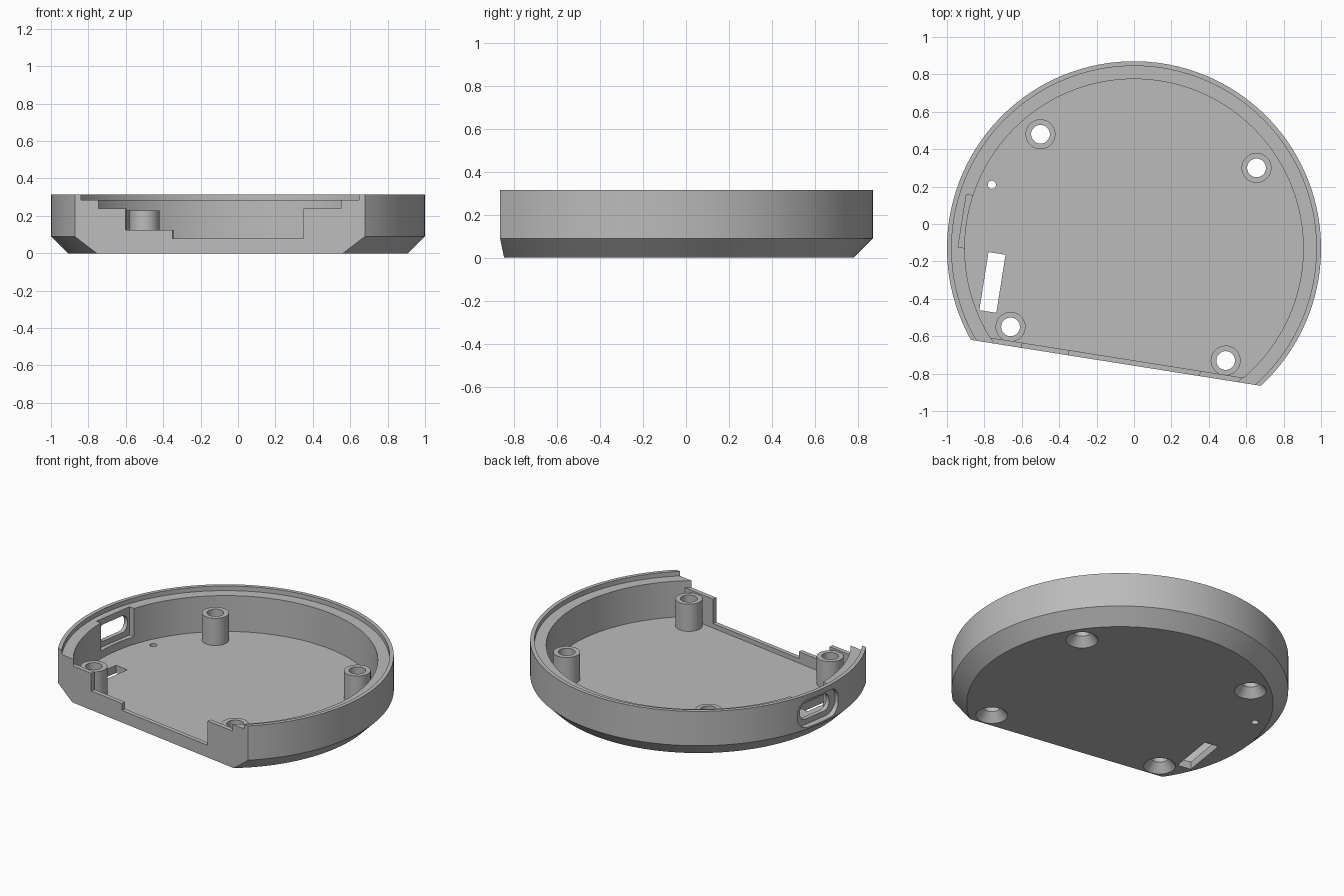
import bpy, bmesh, math
from mathutils import Matrix, Vector

cube = bpy.data.objects.get("Cube")
if cube:
    bpy.data.objects.remove(cube, do_unlink=True)

# Local frame: origin on the round axis, flat front wall parallel to local x
FRAME = Matrix.Translation((0, -0.13, 0)) @ Matrix.Rotation(math.radians(-9), 4, 'Z')
FRONT = -0.62
TOP = 0.315

grey = bpy.data.materials.new("plain_grey")
grey.use_nodes = True
grey.diffuse_color = (0.5, 0.5, 0.5, 1)
grey.node_tree.nodes["Principled BSDF"].inputs["Base Color"].default_value = (0.5, 0.5, 0.5, 1)


def make(name, bm):
    bmesh.ops.recalc_face_normals(bm, faces=bm.faces)
    mesh = bpy.data.meshes.new(name)
    bm.to_mesh(mesh)
    bm.free()
    mesh.materials.append(grey)
    ob = bpy.data.objects.new(name, mesh)
    bpy.context.collection.objects.link(ob)
    return ob


def prism(name, points, z0, z1):
    """Upright extrusion of a flat outline."""
    bm = bmesh.new()
    face = bm.faces.new([bm.verts.new((x, y, z0)) for x, y in points])
    ext = bmesh.ops.extrude_face_region(bm, geom=[face])
    verts = [v for v in ext["geom"] if isinstance(v, bmesh.types.BMVert)]
    bmesh.ops.translate(bm, verts=verts, vec=(0, 0, z1 - z0))
    return make(name, bm)


def box(name, x0, x1, y0, y1, z0, z1):
    return prism(name, [(x0, y0), (x1, y0), (x1, y1), (x0, y1)], z0, z1)


def lathe(name, profile, at=(0, 0), seg=128):
    """Solid of revolution from (radius, height) pairs."""
    bm = bmesh.new()
    rings = [[bm.verts.new((at[0] + r * math.cos(2 * math.pi * i / seg),
                            at[1] + r * math.sin(2 * math.pi * i / seg), z))
              for i in range(seg)] for r, z in profile]
    for a, b in zip(rings, rings[1:]):
        for i in range(seg):
            j = (i + 1) % seg
            bm.faces.new((a[i], a[j], b[j], b[i]))
    bm.faces.new(rings[0])
    bm.faces.new(rings[-1])
    return make(name, bm)


def side_slot(name, x0, x1, width, height, radius, zc):
    """Rounded slot running along local x."""
    pts = []
    for k, (sy, sz) in enumerate([(1, 1), (-1, 1), (-1, -1), (1, -1)]):
        for i in range(9):
            a = (k + i / 8) * math.pi / 2
            pts.append((sy * (width / 2 - radius) + radius * math.cos(a),
                        sz * (height / 2 - radius) + radius * math.sin(a)))
    ob = prism(name, pts, x0, x1)
    ob.data.transform(Matrix(((0, 0, 1, 0), (1, 0, 0, 0), (0, 1, 0, zc), (0, 0, 0, 1))))
    return ob


def combine(target, tool, operation='DIFFERENCE'):
    mod = target.modifiers.new(tool.name, 'BOOLEAN')
    mod.operation, mod.solver, mod.object = operation, 'EXACT', tool
    bpy.context.view_layer.objects.active = target
    bpy.ops.object.modifier_apply(modifier=mod.name)
    bpy.data.objects.remove(tool, do_unlink=True)


def local(x, y):
    p = FRAME.inverted() @ Vector((x, y, 0))
    return p.x, p.y


# Round tray with chamfered base and flat front
tray = lathe("tray", [(0.91, 0), (1, 0.09), (1, TOP)], seg=160)
combine(tray, box("front_trim", -2, 2, -2, FRONT, -1, 1))

# Inner cavity, leaving a thin front wall
R, inner = 0.905, FRONT + 0.028
a0 = math.asin(inner / R)
arc = [a0 + (math.pi - 2 * a0) * i / 128 for i in range(129)]
combine(tray, prism("cavity", [(R * math.cos(a), R * math.sin(a)) for a in arc], 0.05, 1))

# Rim ledge and lowered front wall
combine(tray, lathe("rim_ledge", [(0.975, 0.285), (0.975, 1)], seg=160))
combine(tray, lathe("front_lowering", [(R - 0.002, 0.24), (R - 0.002, 1)], seg=160))
for x0, x1, z in [(-0.51, -0.25, 0.125), (-0.256, 0.452, 0.08)]:
    combine(tray, box("front_notch", x0, x1, FRONT - 0.1, inner + 0.01, z, 1))

# Side port: inner pocket, outer recess and opening
combine(tray, box("port_pocket", -0.93, -0.8, -0.14, 0.144, 0.1, 1))
combine(tray, side_slot("port_recess", -1.1, -0.958, 0.35, 0.18, 0.08, 0.19))
combine(tray, side_slot("port_opening", -1.1, -0.85, 0.25, 0.11, 0.05, 0.19))

# Screw posts with countersunk holes
for x, y in [(-0.5, 0.48), (0.655, 0.3), (-0.66, -0.55), (0.49, -0.73)]:
    at = local(x, y)
    combine(tray, lathe("post", [(0.08, 0.03), (0.08, 0.228)], at, 48), 'UNION')
    combine(tray, lathe("screw_hole", [(0.105, -0.01), (0.095, 0), (0.05, 0.055), (0.05, 1)], at, 48))

# Floor slot and small pin hole
cx, cy = local(-0.757, -0.3125)
combine(tray, box("floor_slot", cx - 0.046, cx + 0.046, cy - 0.157, cy + 0.157, -1, 0.2))
combine(tray, lathe("pin_hole", [(0.022, -1), (0.022, 0.2)], local(-0.76, 0.21), 24))

# Place and shade
tray.data.transform(FRAME)
bpy.ops.object.select_all(action='DESELECT')
tray.select_set(True)
bpy.context.view_layer.objects.active = tray
bpy.ops.object.shade_smooth_by_angle(angle=math.radians(30))
